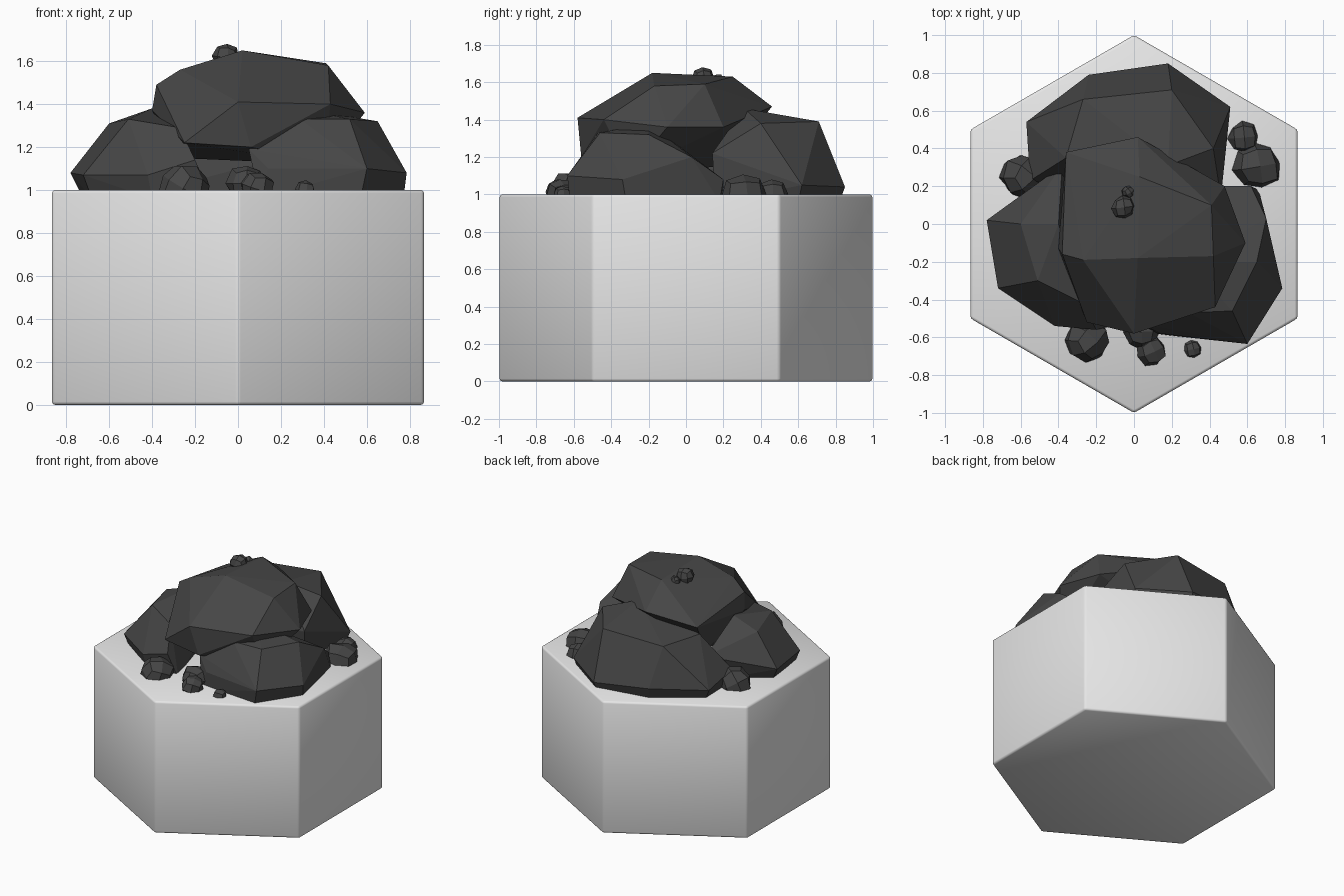
import bpy, bmesh, math, random
from mathutils import Vector, Matrix

random.seed(4)


def material(name, v):
    m = bpy.data.materials.new(name)
    m.diffuse_color = (v, v, v, 1)
    return m


stone = material("pale grey", 0.8)
coal = material("charcoal", 0.06)


def finish(bm, name, mat):
    bmesh.ops.recalc_face_normals(bm, faces=bm.faces)
    me = bpy.data.meshes.new(name)
    bm.to_mesh(me)
    bm.free()
    ob = bpy.data.objects.new(name, me)
    bpy.context.collection.objects.link(ob)
    me.materials.append(mat)
    return ob


# Hexagonal base with softly rounded edges
bm = bmesh.new()
ring = [(math.sin(i * math.pi / 3), math.cos(i * math.pi / 3)) for i in range(6)]
lo = [bm.verts.new((x, y, 0)) for x, y in ring]
hi = [bm.verts.new((x, y, 1)) for x, y in ring]
bm.faces.new(lo)
bm.faces.new(hi)
for i in range(6):
    j = (i + 1) % 6
    bm.faces.new((lo[i], lo[j], hi[j], hi[i]))
bmesh.ops.recalc_face_normals(bm, faces=bm.faces)
bmesh.ops.bevel(bm, geom=bm.edges[:], offset=0.015, segments=2, profile=0.5, affect='EDGES')
for f in bm.faces:
    f.smooth = True
finish(bm, "hex_base", stone)


# Large boulders: faceted hulls around a few corner points
def boulder(name, pts):
    bm = bmesh.new()
    for p in pts:
        bm.verts.new(p)
    r = bmesh.ops.convex_hull(bm, input=bm.verts[:])
    junk = {g for g in r["geom_interior"] + r["geom_unused"] if isinstance(g, bmesh.types.BMVert)}
    bmesh.ops.delete(bm, geom=list(junk), context='VERTS')
    bmesh.ops.dissolve_limit(bm, angle_limit=math.radians(4), verts=bm.verts[:], edges=bm.edges[:])
    finish(bm, name, coal)


boulder("right_boulder", [
    (0.10, -0.58, 0.96), (0.57, -0.62, 0.96), (0.77, -0.32, 0.96), (0.66, 0.18, 0.96), (0.10, 0.20, 0.96),
    (0.60, -0.635, 1.10), (0.785, -0.34, 1.08), (0.70, 0.03, 1.20), (0.62, 0.20, 1.08),
    (0.05, -0.53, 1.19), (0.14, -0.58, 1.10), (0.29, -0.47, 1.33), (0.52, -0.46, 1.33),
    (0.65, -0.20, 1.32), (0.29, -0.20, 1.38)])
boulder("left_boulder", [
    (-0.72, 0.0, 0.96), (-0.68, -0.32, 0.96), (-0.40, -0.52, 0.96), (-0.12, -0.54, 0.96), (-0.35, 0.26, 0.96),
    (-0.78, 0.02, 1.08), (-0.72, -0.34, 1.07), (-0.42, -0.54, 1.07), (-0.20, -0.56, 1.14),
    (-0.60, 0.0, 1.31), (-0.51, -0.30, 1.33), (-0.38, 0.31, 1.18), (-0.40, 0.0, 1.38),
    (-0.27, -0.42, 1.29)])
boulder("back_boulder", [
    (-0.53, 0.53, 0.96), (-0.22, 0.75, 0.96), (0.17, 0.82, 0.96), (0.48, 0.60, 0.96), (0.44, 0.16, 0.96),
    (-0.52, 0.20, 0.96), (-0.57, 0.54, 1.06), (-0.24, 0.79, 1.08), (0.18, 0.85, 1.04),
    (0.51, 0.62, 1.05), (0.46, 0.14, 1.22), (-0.55, 0.23, 1.10), (-0.27, 0.66, 1.36),
    (0.20, 0.71, 1.39), (0.42, 0.40, 1.38), (0.18, 0.31, 1.46), (-0.36, 0.35, 1.36)])
boulder("top_boulder", [
    (-0.40, -0.13, 1.37), (-0.25, -0.52, 1.22), (0.06, -0.56, 1.20), (0.0, -0.58, 1.41), (0.43, -0.44, 1.40),
    (0.59, -0.10, 1.36), (0.48, 0.20, 1.36), (0.02, 0.46, 1.47), (-0.36, 0.38, 1.42),
    (-0.38, -0.16, 1.49), (-0.27, -0.19, 1.56), (0.02, -0.18, 1.65), (0.42, -0.17, 1.58),
    (0.41, 0.10, 1.59), (0.03, 0.25, 1.63), (0.40, -0.30, 1.12), (-0.30, 0.20, 1.15)])


# Loose pebbles: rounded, slightly uneven cubes
def pebble(name, x, y, z, r):
    bm = bmesh.new()
    bmesh.ops.create_cube(bm, size=2)
    bmesh.ops.subdivide_edges(bm, edges=bm.edges[:], cuts=1, use_grid_fill=True)
    for v in bm.verts:
        v.co = v.co.normalized() * r * random.uniform(0.9, 1.1)
    bmesh.ops.transform(bm, verts=bm.verts[:], matrix=Matrix.Translation((x, y, z))
                        @ Matrix.Rotation(random.uniform(0, 1.5), 4, Vector((1, 2, 3)).normalized()))
    finish(bm, name, coal)


for i, p in enumerate([
        (-0.25, -0.62, 1.01, 0.12), (0.09, -0.67, 1.01, 0.08), (0.04, -0.57, 1.03, 0.09),
        (0.31, -0.66, 1.0, 0.05), (0.655, 0.31, 0.99, 0.13), (0.58, 0.46, 1.0, 0.08),
        (-0.59, 0.25, 1.01, 0.12), (-0.055, 0.09, 1.62, 0.062), (-0.03, 0.17, 1.61, 0.035)]):
    pebble(f"pebble_{i + 1}", *p)
